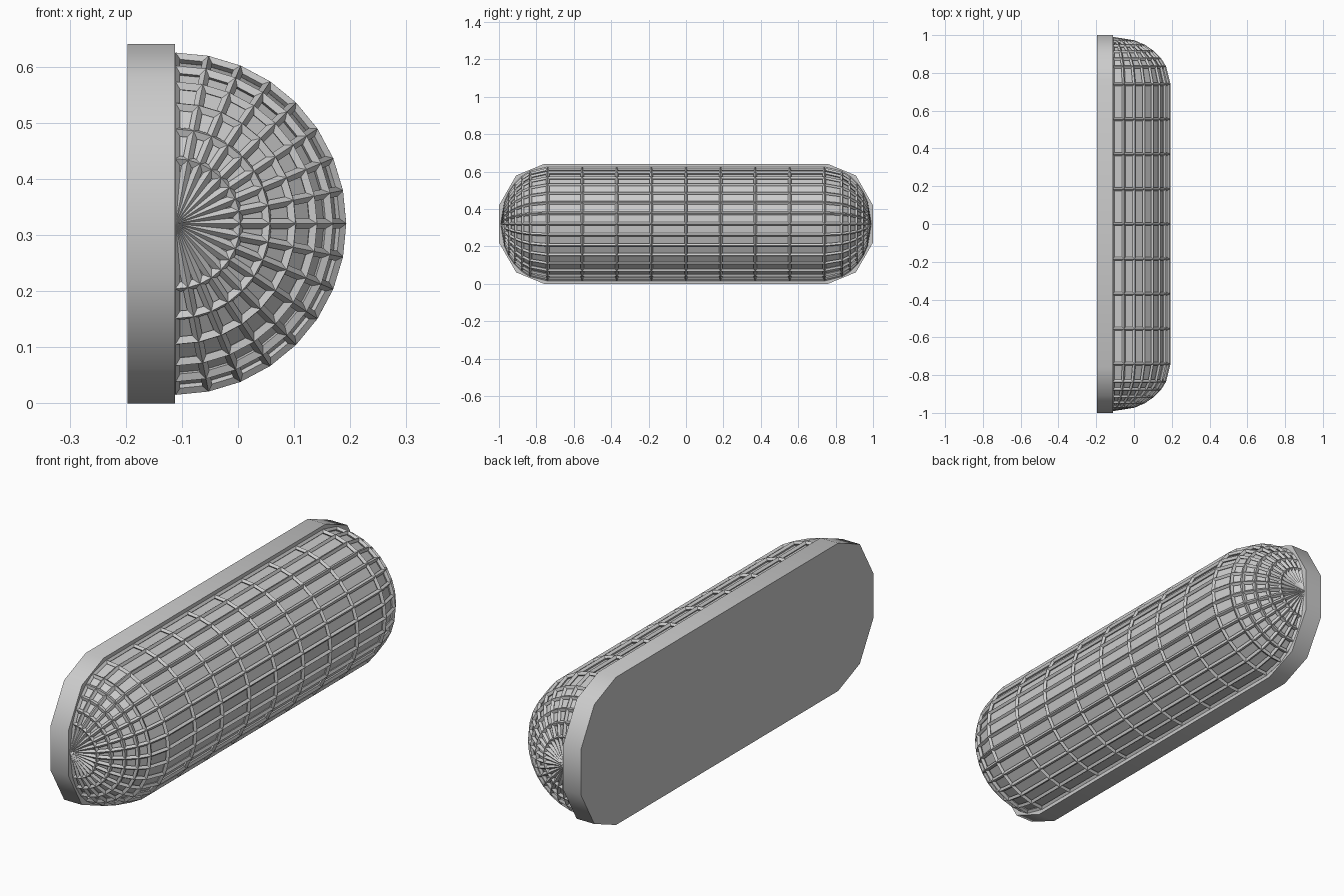
import bpy, bmesh
from math import sin, cos, pi, radians

if "Cube" in bpy.data.objects:
    bpy.data.objects.remove(bpy.data.objects["Cube"])

ZC, XF, XB = 0.32, -0.112, -0.197


def make(name, verts, faces):
    me = bpy.data.meshes.new(name)
    me.from_pydata(verts, [], faces)
    bm = bmesh.new()
    bm.from_mesh(me)
    bmesh.ops.remove_doubles(bm, verts=bm.verts, dist=1e-5)
    bmesh.ops.recalc_face_normals(bm, faces=bm.faces)
    bm.to_mesh(me)
    bm.free()
    ob = bpy.data.objects.new(name, me)
    bpy.context.collection.objects.link(ob)
    return ob


# Back plate: stadium outline with faceted elliptical ends, extruded in x
half = [(0.76 + 0.2524 * cos(a), ZC + 0.32 * sin(a))
        for a in [radians(-90 + 36 * i) for i in range(6)]]
outline = half + [(-y, z) for y, z in reversed(half)]
n = len(outline)
plate = make("back_plate",
             [(x, y, z) for x in (XB, XF) for y, z in outline],
             [tuple(range(n)), tuple(range(n, 2 * n))] +
             [(i, (i + 1) % n, n + (i + 1) % n, n + i) for i in range(n)])
bpy.context.view_layer.objects.active = plate
plate.select_set(True)
bpy.ops.object.shade_smooth_by_angle(angle=radians(40))


# Half-capsule shell: lofted half rings along y, closed by poles at both ends
def half_capsule(name, r, dome, segs=16):
    cap = [(0.74 + dome * cos(radians(t)), r * sin(radians(t)))
           for t in (0, 22.5, 33.75, 45, 56.25, 67.5)]
    straight = [(0.185 * i, r) for i in range(4, -5, -1)]
    prof = cap + straight + [(-y, q) for y, q in reversed(cap)]
    verts = [(XF + q * sin(pi * j / segs), y, ZC + q * cos(pi * j / segs))
             for y, q in prof for j in range(segs + 1)]
    w = segs + 1
    faces = [(i * w + j, i * w + j + 1, (i + 1) * w + j + 1, (i + 1) * w + j)
             for i in range(len(prof) - 1) for j in range(segs)]
    return make(name, verts, faces)


# Glass cover and the wire guard around it
half_capsule("glass_cover", 0.287, 0.235)
guard = half_capsule("wire_guard", 0.296, 0.242)
m = guard.modifiers.new("wires", 'WIREFRAME')
m.thickness = 0.018
m.offset = 0
m.use_even_offset = True
m.use_boundary = True
